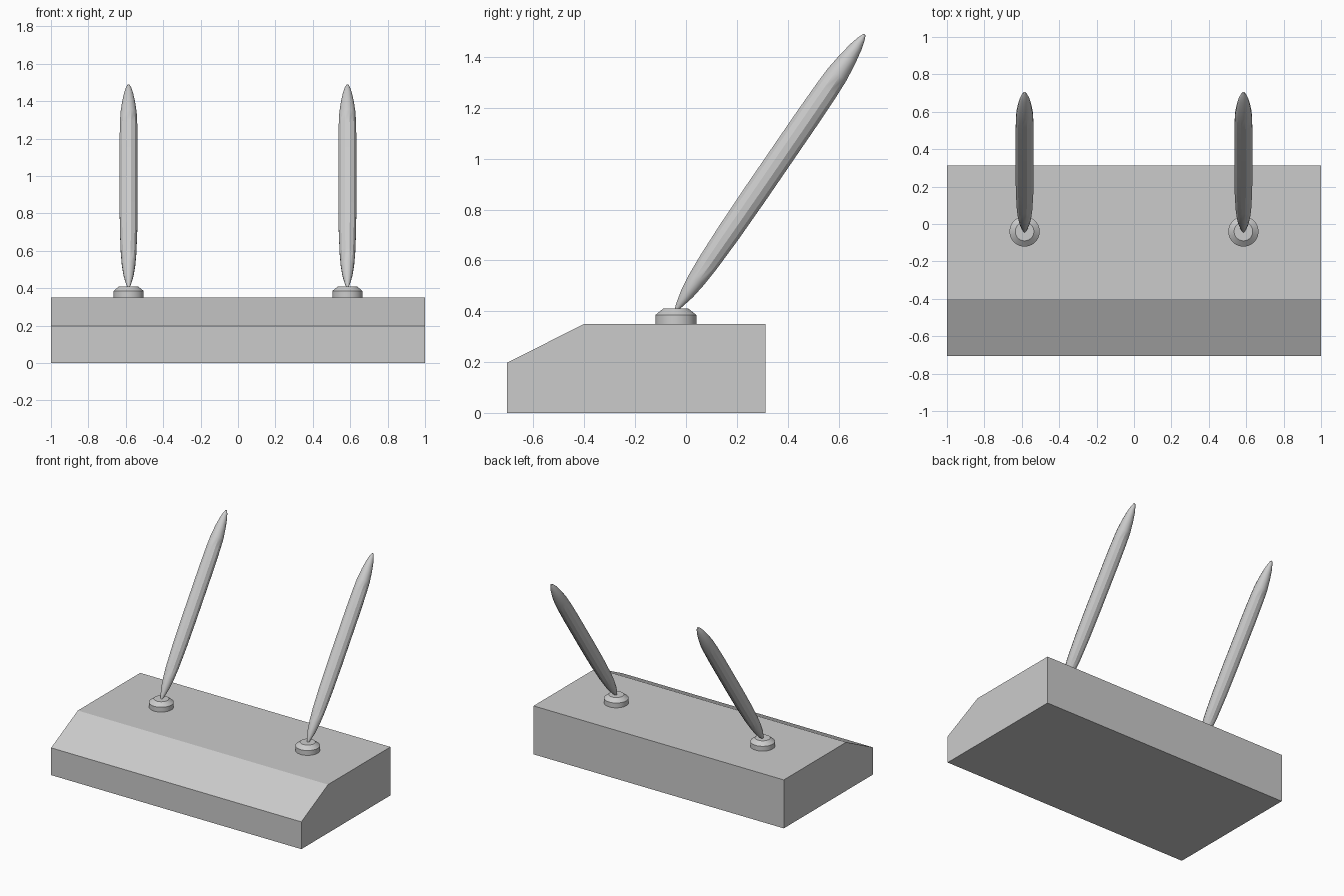
import bpy, math
from mathutils import Vector

if "Cube" in bpy.data.objects:
    bpy.data.objects.remove(bpy.data.objects["Cube"])


def make_object(name, verts, faces):
    mesh = bpy.data.meshes.new(name)
    mesh.from_pydata(verts, [], faces)
    mesh.update()
    ob = bpy.data.objects.new(name, mesh)
    bpy.context.collection.objects.link(ob)
    return ob


def lathe(name, profile, sides, location, axis=Vector((0, 0, 1)), angle=30):
    """Closed turned solid from (radius, height) pairs, pointed along axis."""
    verts, faces = [], []
    for r, h in profile:
        for i in range(sides):
            a = 2 * math.pi * (i + 0.5) / sides
            verts.append((r * math.sin(a), -r * math.cos(a), h))
    for k in range(len(profile) - 1):
        for i in range(sides):
            j = (i + 1) % sides
            faces.append((k * sides + i, k * sides + j,
                          (k + 1) * sides + j, (k + 1) * sides + i))
    faces.append(tuple(reversed(range(sides))))
    faces.append(tuple(range((len(profile) - 1) * sides, len(profile) * sides)))
    ob = make_object(name, verts, faces)
    ob.location = location
    ob.rotation_euler = (-math.atan2(axis.y, axis.z), 0, 0)
    bpy.ops.object.select_all(action='DESELECT')
    ob.select_set(True)
    bpy.context.view_layer.objects.active = ob
    bpy.ops.object.shade_smooth_by_angle(angle=math.radians(angle))
    return ob


# Base block with sloped front
section = [(-0.705, 0), (0.312, 0), (0.312, 0.35), (-0.4, 0.35), (-0.705, 0.197)]
n = len(section)
verts = [(x, y, z) for x in (-1, 1) for y, z in section]
faces = [tuple(reversed(range(n))), tuple(range(n, 2 * n))]
faces += [(i, (i + 1) % n, n + (i + 1) % n, n + i) for i in range(n)]
make_object("base", verts, faces)

# Pen outline as (radius, fraction of length)
pen_profile = [(0.006, 0), (0.015, 0.02), (0.028, 0.06), (0.037, 0.11),
               (0.043, 0.17), (0.048, 0.28), (0.050, 0.42), (0.050, 0.70),
               (0.048, 0.80), (0.045, 0.855), (0.036, 0.91), (0.025, 0.955),
               (0.015, 0.982), (0.006, 0.998), (0.002, 1.0)]
pen_start, pen_end = Vector((0, -0.04, 0.405)), Vector((0, 0.703, 1.489))
axis = pen_end - pen_start

# Sockets and tilted pens on both sides
for side, x in (("left", -0.585), ("right", 0.585)):
    lathe(f"pen_socket_{side}", [(0.081, 0.345), (0.081, 0.385), (0.05, 0.41)],
          32, (x, -0.04, 0))
    lathe(f"pen_{side}", [(r, t * axis.length) for r, t in pen_profile],
          12, pen_start + Vector((x, 0, 0)), axis, 29.9)
